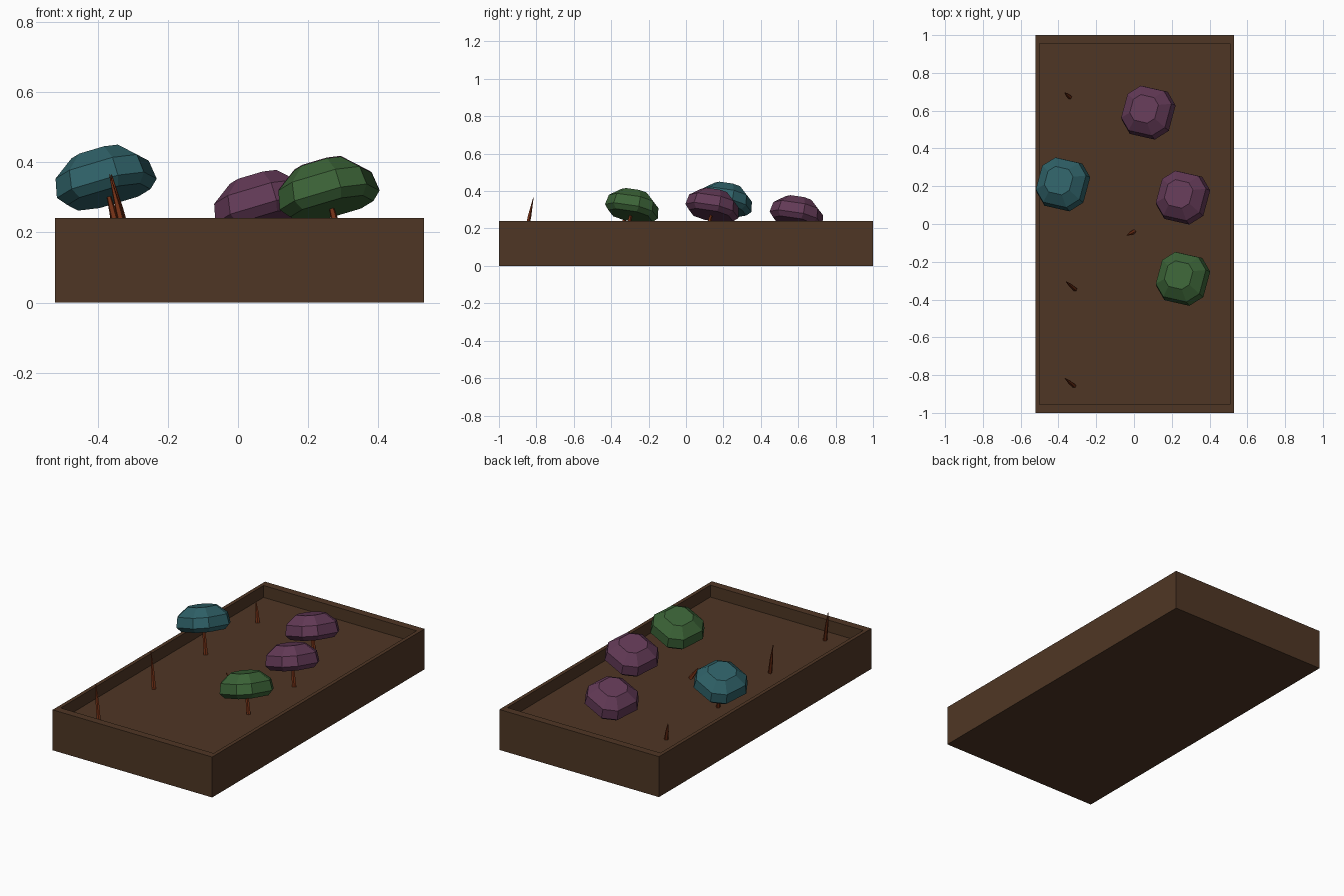
import bpy, bmesh, math
from mathutils import Vector

cube = bpy.data.objects.get("Cube")
if cube:
    bpy.data.objects.remove(cube, do_unlink=True)


def material(name, rgb):
    mat = bpy.data.materials.new(name)
    mat.use_nodes = True
    mat.diffuse_color = (*rgb, 1)
    bsdf = mat.node_tree.nodes["Principled BSDF"]
    bsdf.inputs["Base Color"].default_value = (*rgb, 1)
    bsdf.inputs["Roughness"].default_value = 0.8
    return mat


soil = material("dark brown", (0.078, 0.037, 0.018))
bark = material("red brown", (0.17, 0.03, 0.008))
teal = material("teal", (0.028, 0.118, 0.135))
purple = material("purple", (0.122, 0.041, 0.092))
green = material("green", (0.043, 0.122, 0.037))


def loft(name, loops, mat):
    """Skin a stack of equal-length loops and cap both ends."""
    bm = bmesh.new()
    rings = [[bm.verts.new(p) for p in loop] for loop in loops]
    for a, b in zip(rings, rings[1:]):
        for i in range(len(a)):
            j = (i + 1) % len(a)
            bm.faces.new((a[i], a[j], b[j], b[i]))
    bm.faces.new(rings[0][::-1])
    bm.faces.new(rings[-1])
    bmesh.ops.recalc_face_normals(bm, faces=bm.faces)
    mesh = bpy.data.meshes.new(name)
    bm.to_mesh(mesh)
    bm.free()
    mesh.materials.append(mat)
    obj = bpy.data.objects.new(name, mesh)
    bpy.context.collection.objects.link(obj)
    return obj


def rectangle(x0, x1, y, z):
    return [(x0, -y, z), (x1, -y, z), (x1, y, z), (x0, y, z)]


def trunk(name, base, tip, radius=0.012):
    """Tapered five-sided stem between two points."""
    base, tip = Vector(base), Vector(tip)
    turn = (tip - base).to_track_quat('Z', 'Y')

    def ring(centre, r):
        return [centre + turn @ Vector((r * math.cos(a), r * math.sin(a), 0))
                for a in (math.tau * i / 5 for i in range(5))]
    loft(name, [ring(base, radius), ring(base.lerp(tip, 0.5), radius * 0.8),
                ring(tip, radius * 0.12)], bark)


# Open tray
FLOOR = 0.17
loft("tray", [rectangle(-0.522, 0.53, 1, 0), rectangle(-0.522, 0.53, 1, 0.241),
              rectangle(-0.5, 0.508, 0.955, 0.241),
              rectangle(-0.5, 0.508, 0.955, FLOOR)], soil)

# Leaning trees: a squared-off dome on a stem
LEAN = Vector((-0.25, 0.21, 1)).normalized()
TILT = Vector((0, 0, 1)).rotation_difference(LEAN)
PROFILE = [(0.125, -0.018), (0.15, 0.008), (0.14, 0.064), (0.08, 0.113)]
ANGLES = [math.radians(31 + 90 * k + s) for k in range(4) for s in (-17, 17)]


def tree(name, centre, mat):
    centre = Vector(centre)
    loops = [[centre + TILT @ Vector((r * math.cos(a), r * math.sin(a), h))
              for a in ANGLES] for r, h in PROFILE]
    loft(name + "_canopy", loops, mat)
    base = centre + LEAN * ((FLOOR - centre.z) / LEAN.z)
    trunk(name + "_trunk", base, centre + LEAN * 0.05)


tree("teal_tree", (-0.372, 0.207, 0.318), teal)
tree("green_tree", (0.263, -0.293, 0.284), green)
tree("right_purple_tree", (0.263, 0.137, 0.286), purple)
tree("back_purple_tree", (0.08, 0.587, 0.246), purple)

# Bare stems
for label, x, y, height in (("front", -0.317, -0.857, 0.195),
                            ("middle", -0.312, -0.345, 0.195),
                            ("back", -0.34, 0.672, 0.11)):
    start = Vector((x, y, FLOOR))
    trunk(label + "_stem", start, start + LEAN * (height / LEAN.z))
trunk("fallen_stem", (0, -0.04, FLOOR), (-0.038, -0.06, 0.235))
